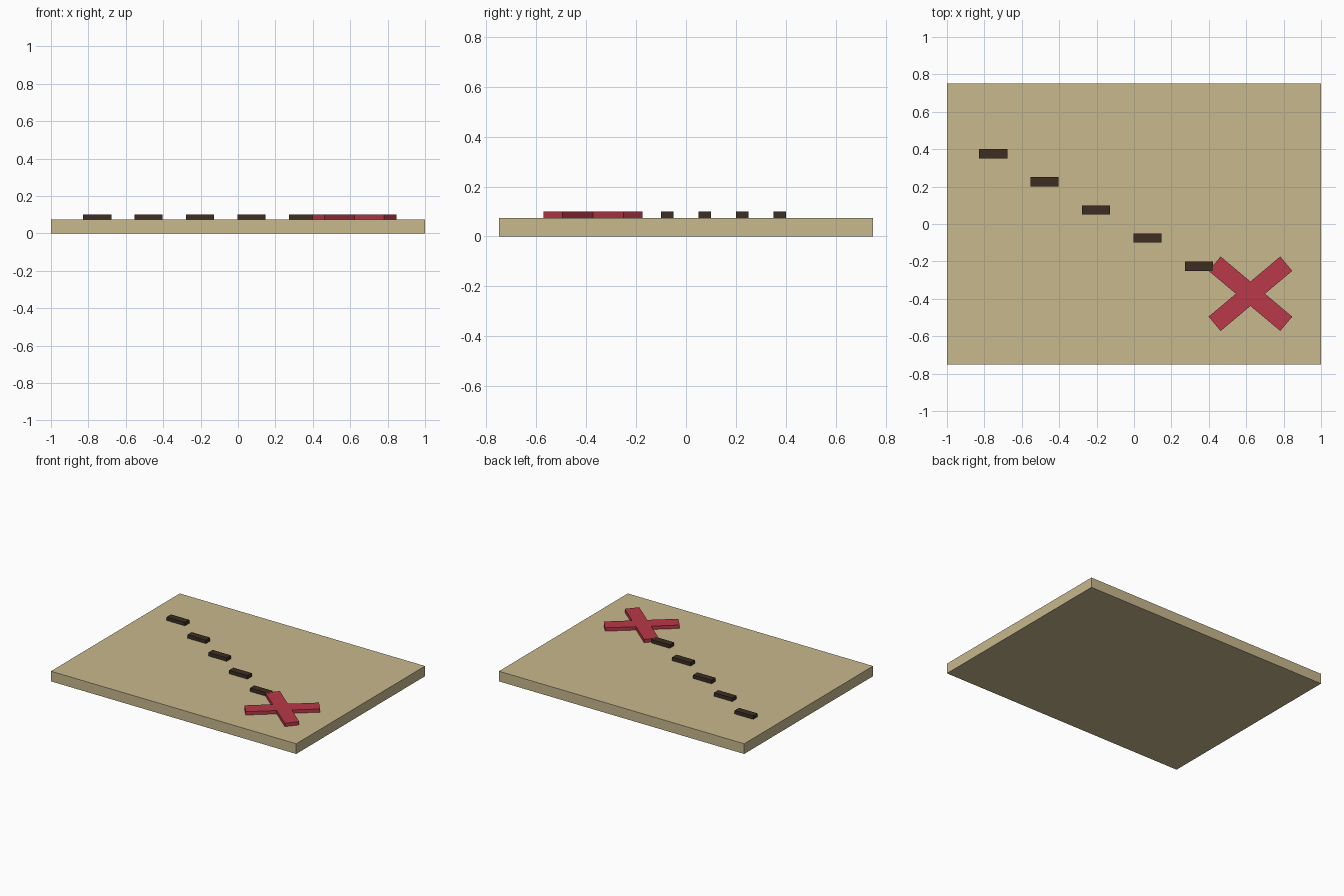
import bpy
import math

if "Cube" in bpy.data.objects:
    bpy.data.objects.remove(bpy.data.objects["Cube"])


def material(name, color):
    m = bpy.data.materials.new(name)
    m.diffuse_color = (*color, 1)
    m.use_nodes = True
    m.node_tree.nodes["Principled BSDF"].inputs["Base Color"].default_value = m.diffuse_color
    return m


def box(name, size, center, mat, angle=0):
    bpy.ops.mesh.primitive_cube_add(size=1, location=center)
    ob = bpy.context.object
    ob.name = name
    ob.scale = size
    ob.rotation_euler.z = math.radians(angle)
    ob.data.materials.append(mat)
    return ob


parchment = material("parchment", (0.58, 0.48, 0.27))
ink = material("ink", (0.045, 0.027, 0.016))
red = material("red", (0.48, 0.04, 0.065))

# Flat map board
box("map_board", (2, 1.5, 0.075), (0, 0, 0.0375), parchment)

# Dashed trail running diagonally to the mark
for i in range(5):
    box(f"trail_dash_{i + 1}", (0.15, 0.05, 0.0255),
        (-0.7525 + 0.275 * i, 0.375 - 0.15 * i, 0.0878), ink)

# Crossed bars marking the end of the trail
for i, angle in enumerate((40, -40)):
    box(f"cross_bar_{i + 1}", (0.5, 0.1, 0.025), (0.6225, -0.373, 0.0875), red, angle)
